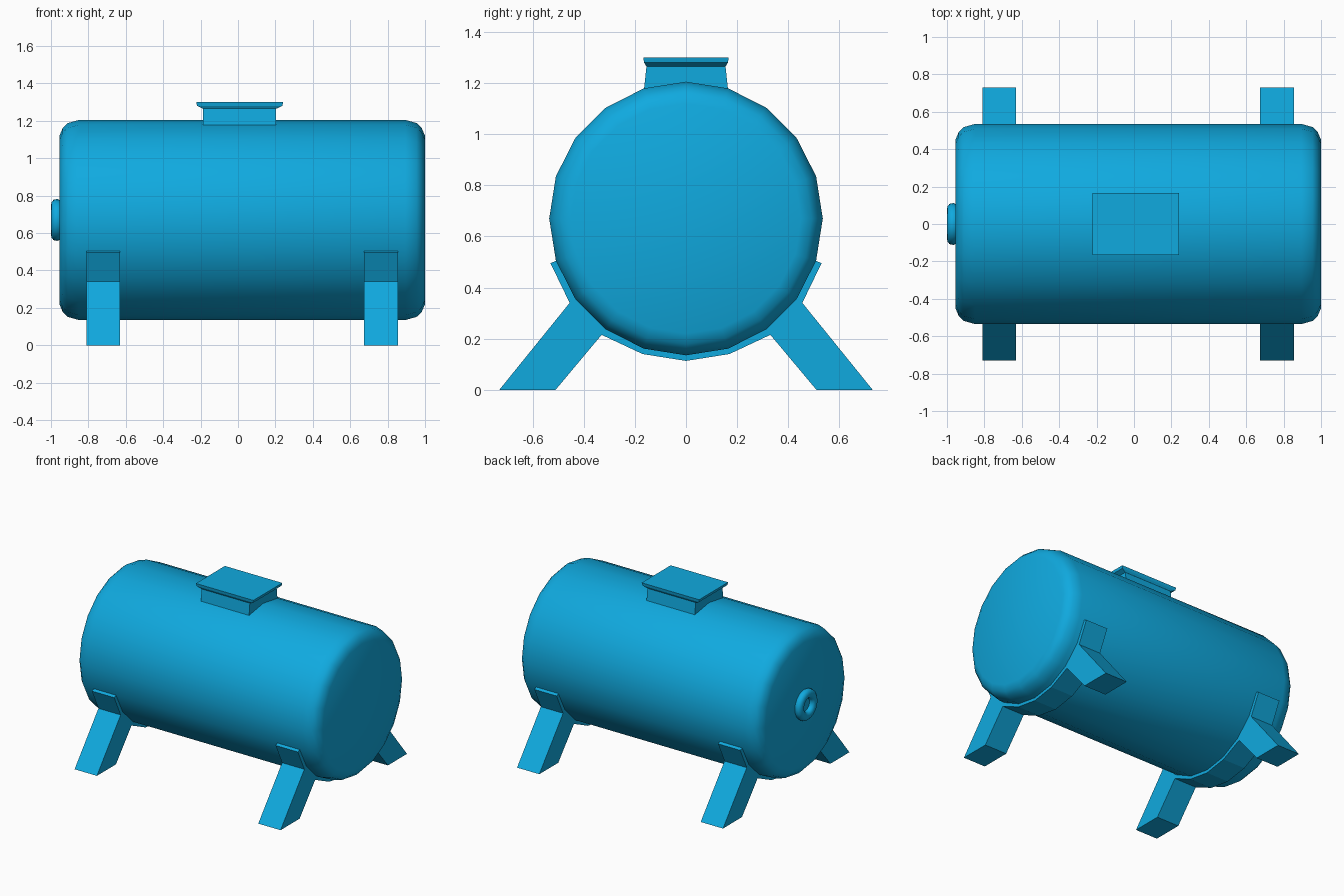
import bpy
import math

cube = bpy.data.objects.get("Cube")
if cube:
    bpy.data.objects.remove(cube, do_unlink=True)

AXIS_Z = 0.67      # height of the tank axis
RADIUS = 0.535
SIDES = 20

blue = bpy.data.materials.new("sky_blue_paint")
blue.use_nodes = True
colour = (0.005, 0.40, 0.74, 1)
blue.diffuse_color = colour
blue.node_tree.nodes["Principled BSDF"].inputs["Base Color"].default_value = colour


def make(name, verts, faces, smooth=None):
    mesh = bpy.data.meshes.new(name)
    mesh.from_pydata(verts, [], faces)
    mesh.materials.append(blue)
    obj = bpy.data.objects.new(name, mesh)
    bpy.context.collection.objects.link(obj)
    bpy.ops.object.select_all(action='DESELECT')
    obj.select_set(True)
    bpy.context.view_layer.objects.active = obj
    # make all normals point outward
    bpy.ops.object.mode_set(mode='EDIT')
    bpy.ops.mesh.select_all(action='SELECT')
    bpy.ops.mesh.normals_make_consistent(inside=False)
    bpy.ops.object.mode_set(mode='OBJECT')
    if smooth:
        bpy.ops.object.shade_smooth_by_angle(angle=math.radians(smooth))
    return obj


def loft(name, rings, smooth=None):
    """Join equal-sized rings of points and cap both ends."""
    n = len(rings[0])
    verts = [p for ring in rings for p in ring]
    faces = [(r * n + i, r * n + (i + 1) % n, (r + 1) * n + (i + 1) % n, (r + 1) * n + i)
             for r in range(len(rings) - 1) for i in range(n)]
    faces += [tuple(range(n)), tuple(range(len(verts) - n, len(verts)))]
    return make(name, verts, faces, smooth)


def circle(x, radius, sides=SIDES):
    """Ring of points around the tank axis."""
    return [(x, radius * math.cos(a), AXIS_Z + radius * math.sin(a))
            for a in (math.tau * i / sides for i in range(sides))]


# Tank body with rounded ends
end = [(0.0, 0.45), (0.018, 0.492), (0.045, 0.518), (0.105, RADIUS)]
profile = [(-0.955 + d, r) for d, r in end] + [(1.0 - d, r) for d, r in reversed(end)]
loft("tank_body", [circle(x, r) for x, r in profile], 50)

# Round outlet fitting with a recessed centre
outlet = [(-0.95, 0.105), (-0.966, 0.112), (-0.986, 0.108), (-0.997, 0.094),
          (-1.0, 0.078), (-0.997, 0.062), (-0.986, 0.05), (-0.966, 0.046)]
loft("outlet_fitting", [circle(x, r) for x, r in outlet], 50)


# Rectangular hatch neck and lid
def rectangle(half_x, half_y, z):
    cx = 0.009
    return [(cx + sx * half_x, sy * half_y, z)
            for sx, sy in ((-1, -1), (1, -1), (1, 1), (-1, 1))]


loft("hatch_neck", [rectangle(0.195, 0.167, 1.15), rectangle(0.195, 0.154, 1.27)])
loft("hatch_lid", [rectangle(0.196, 0.155, 1.265), rectangle(0.228, 0.164, 1.28),
                   rectangle(0.232, 0.167, 1.30)])

# Saddles: a strap under the tank with two splayed legs, one outline each
outer = [(0.53, 0.495), (0.455, 0.34), (0.73, 0), (0.51, 0), (0.33, 0.215), (0.17, 0.14)]
outline = outer + [(0, 0.113)] + [(-y, z) for y, z in reversed(outer)]
for step in range(9, 0, -1):
    a = -math.tau * step / SIDES
    outline.append((RADIUS * math.cos(a), AXIS_Z + RADIUS * math.sin(a)))

for name, x0, x1 in (("right_saddle", -0.81, -0.63), ("left_saddle", 0.675, 0.855)):
    loft(name, [[(x, y, z) for y, z in outline] for x in (x0, x1)])
